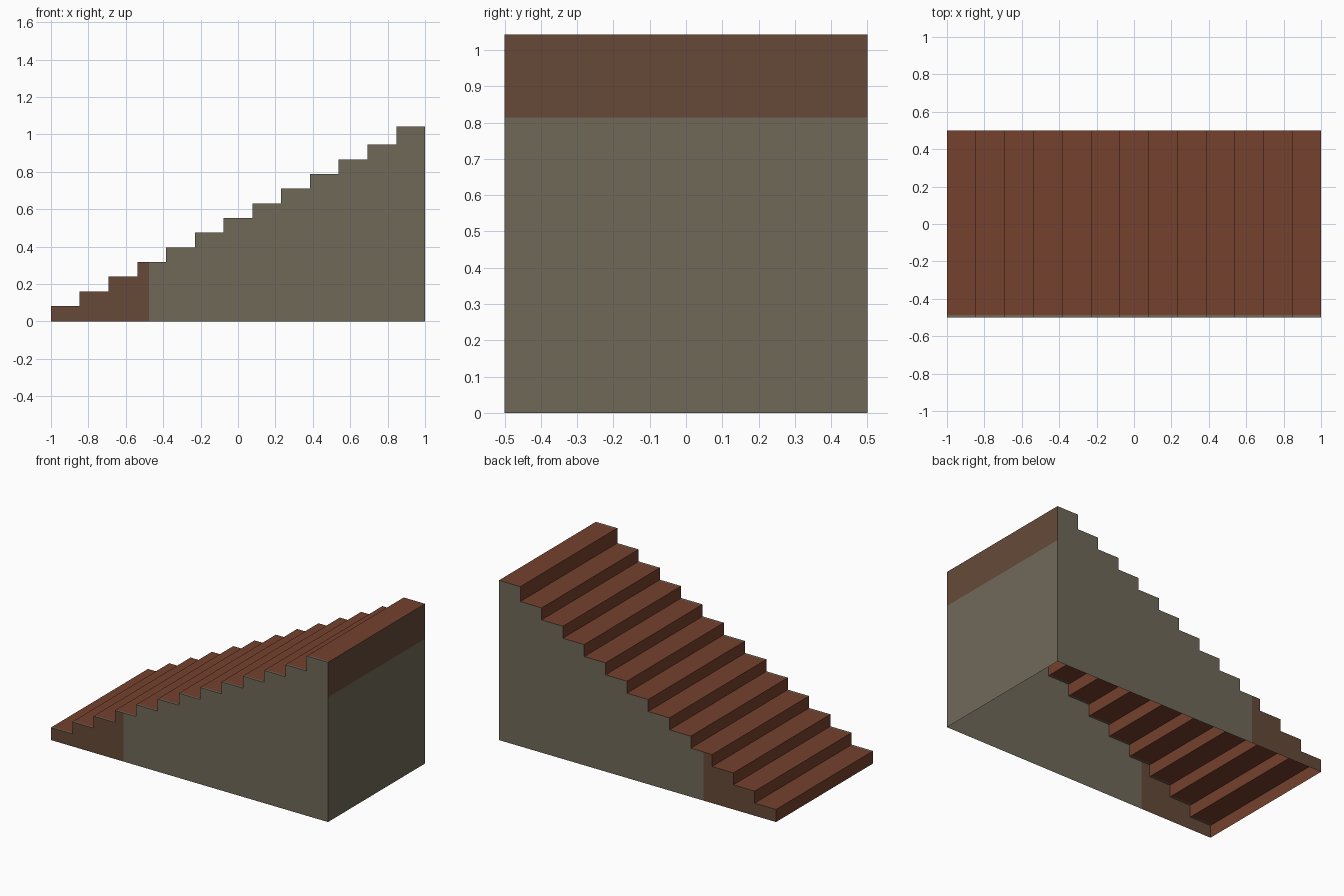
import bpy

if "Cube" in bpy.data.objects:
    bpy.data.objects.remove(bpy.data.objects["Cube"])

STEPS = 13
W = 2 / STEPS          # tread depth
Y = 0.5                # half width
TOP = 1.042


def material(name, rgb):
    m = bpy.data.materials.new(name)
    lin = [((c / 255 + 0.055) / 1.055) ** 2.4 for c in rgb]
    m.diffuse_color = (*lin, 1)
    m.use_nodes = True
    m.node_tree.nodes["Principled BSDF"].inputs["Base Color"].default_value = m.diffuse_color
    return m


red_brown = material("red brown steps", (117, 65, 46))
side_brown = material("dull brown wall", (102, 74, 57))
stone = material("grey stone wall", (112, 105, 89))


def build(name, faces, mats):
    """faces: list of (corner points, material index)"""
    verts, polys = [], []
    for pts, _ in faces:
        polys.append(range(len(verts), len(verts) + len(pts)))
        verts += pts
    me = bpy.data.meshes.new(name)
    me.from_pydata(verts, [], [list(p) for p in polys])
    for m in mats:
        me.materials.append(m)
    for p, (_, mi) in zip(me.polygons, faces):
        p.material_index = mi
    ob = bpy.data.objects.new(name, me)
    bpy.context.collection.objects.link(ob)
    return ob


def x_at(i):
    return -1 + i * W


def height(i):
    return TOP if i == STEPS - 1 else 0.082 + 0.0784 * i


# Treads (with a thin grey front edge) and risers
edge = -0.487
treads, risers = [], []
for i in range(STEPS):
    a, b, z = x_at(i), x_at(i + 1), height(i)
    low = height(i - 1) if i else 0
    for y0, y1, mi in ((-Y, edge, 1), (edge, Y, 0)):
        treads.append(([(a, y0, z), (b, y0, z), (b, y1, z), (a, y1, z)], mi))
    risers.append(([(a, -Y, low), (a, -Y, z), (a, Y, z), (a, Y, low)], 0))
build("treads", treads, [red_brown, stone])
build("risers", risers, [red_brown])

# Stepped side walls, brown at the low end and grey beyond the split
SPLIT = -0.476


def profile(x0, x1):
    pts = [(x0, 0), (x1, 0)]
    for i in reversed(range(STEPS)):
        a, b = max(x_at(i), x0), min(x_at(i + 1), x1)
        if b - a > 1e-6:
            pts += [(b, height(i)), (a, height(i))]
    return pts


for name, y in (("front_wall", -Y), ("back_wall", Y)):
    faces = []
    for x0, x1, mi in ((-1, SPLIT, 0), (SPLIT, 1, 1)):
        pts = [(x, y, z) for x, z in profile(x0, x1)]
        faces.append((pts if y < 0 else pts[::-1], mi))
    build(name, faces, [side_brown, stone])

# Tall end wall with a brown band at the top; underside stays open
build("end_wall", [([(1, -Y, z0), (1, Y, z0), (1, Y, z1), (1, -Y, z1)], mi)
                   for z0, z1, mi in ((0, 0.814, 1), (0.814, TOP, 0))],
      [side_brown, stone])
